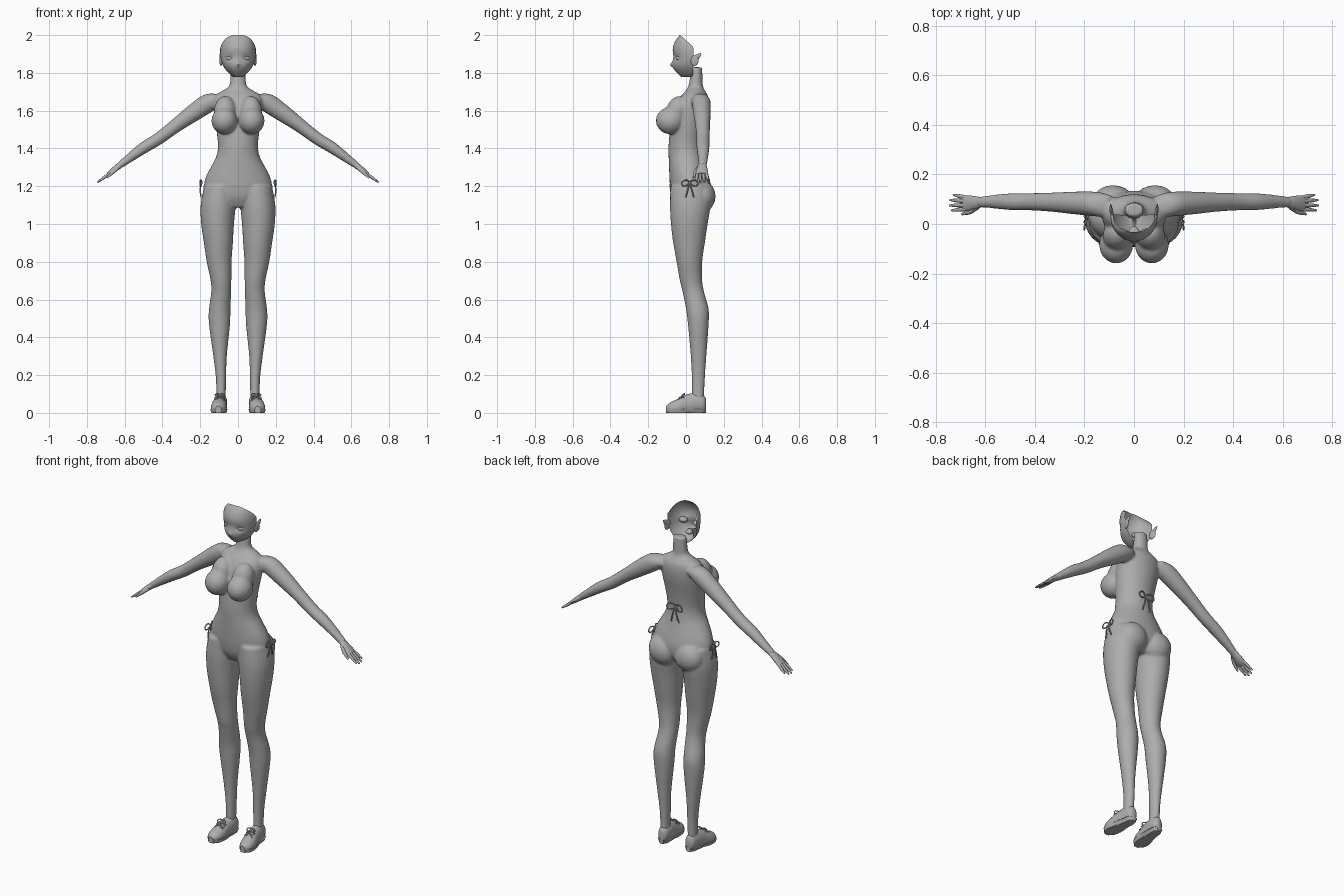
import bpy, bmesh, math
from mathutils import Vector, Matrix

if "Cube" in bpy.data.objects:
    bpy.data.objects.remove(bpy.data.objects["Cube"])

grey = bpy.data.materials.new("plain grey")
grey.diffuse_color = (0.42, 0.42, 0.42, 1)
grey.use_nodes = True
grey.node_tree.nodes["Principled BSDF"].inputs["Base Color"].default_value = grey.diffuse_color
X, Y, Z = Vector((1, 0, 0)), Vector((0, 1, 0)), Vector((0, 0, 1))


def finish(name, bm, angle=40):
    me = bpy.data.meshes.new(name)
    bm.to_mesh(me)
    bm.free()
    ob = bpy.data.objects.new(name, me)
    bpy.context.collection.objects.link(ob)
    me.materials.append(grey)
    activate(ob)
    bpy.ops.object.shade_smooth_by_angle(angle=math.radians(angle))
    return ob


def activate(ob):
    bpy.ops.object.select_all(action='DESELECT')
    ob.select_set(True)
    bpy.context.view_layer.objects.active = ob


def spline(rows, steps):
    """Catmull-Rom interpolation through rows of numbers."""
    out = []
    for i in range(len(rows) - 1):
        p = [rows[max(0, min(len(rows) - 1, i + k))] for k in (-1, 0, 1, 2)]
        for j in range(steps):
            t = j / steps
            out.append([b + 0.5 * t * (c - a + t * (2*a - 5*b + 4*c - d + t * (3*(b - c) + d - a)))
                        for a, b, c, d in zip(*p)])
    return out + [list(rows[-1])]


def tube(bm, rows, u=X, v=Y, s=1, n=24, steps=4, zlim=(-9, 9)):
    """Closed loft; each row is centre x, y, z and radii along u and v."""
    rings = []
    for x, y, z, a, b in spline(rows, steps):
        ring = []
        for k in range(n):
            t = 2 * math.pi * k / n
            p = Vector((x, y, z)) + u * a * math.cos(t) + v * b * math.sin(t)
            ring.append(bm.verts.new((p.x * s, p.y, max(zlim[0], min(zlim[1], p.z)))))
        rings.append(ring)
    faces = [bm.faces.new(rings[0]), bm.faces.new(rings[-1])]
    for r, q in zip(rings, rings[1:]):
        faces += [bm.faces.new((r[k], r[(k + 1) % n], q[(k + 1) % n], q[k])) for k in range(n)]
    bmesh.ops.recalc_face_normals(bm, faces=faces)


def ball(bm, c, r, rot=(0, 'X'), seg=20):
    m = Matrix.Translation(c) @ Matrix.Rotation(rot[0], 4, rot[1]) @ Matrix.Diagonal((*r, 1))
    bmesh.ops.create_uvsphere(bm, u_segments=seg, v_segments=seg // 2, radius=1, matrix=m)


def upright(rows):
    """Rows of z, centre x, half width, front y, back y."""
    return [(x, (f + b) / 2, z, w, (b - f) / 2) for z, x, w, f, b in rows]


# Body: torso, legs and arms fused into one smooth skin
torso = upright([
    (1.09, 0, .06, -.05, .08), (1.14, 0, .165, -.075, .125), (1.20, 0, .18, -.085, .132),
    (1.25, 0, .17, -.088, .122), (1.30, 0, .145, -.09, .108), (1.36, 0, .114, -.092, .094),
    (1.42, 0, .106, -.092, .09), (1.50, 0, .115, -.085, .10), (1.58, 0, .125, -.07, .115),
    (1.64, 0, .13, -.05, .12), (1.68, 0, .12, -.025, .115), (1.707, 0, .08, 0, .10),
    (1.73, 0, .047, .012, .09), (1.77, 0, .041, .02, .088), (1.83, 0, .038, .03, .085)])
leg = upright([
    (1.20, .095, .085, -.08, .13), (1.10, .105, .093, -.085, .13), (1.0, .108, .087, -.08, .115),
    (.90, .104, .077, -.068, .10), (.80, .10, .066, -.05, .086), (.70, .09, .055, -.033, .086),
    (.64, .089, .053, -.018, .096), (.55, .097, .057, 0, .12), (.47, .098, .056, .01, .12),
    (.30, .095, .036, .025, .108), (.18, .09, .027, .03, .10), (.05, .09, .025, .03, .095)])
arm = [(.09, .07, 1.665, .045, .03), (.15, .08, 1.645, .05, .05), (.24, .085, 1.585, .046, .046),
       (.33, .088, 1.52, .039, .037), (.42, .09, 1.452, .035, .033), (.50, .09, 1.403, .034, .031),
       (.58, .09, 1.345, .026, .023), (.63, .088, 1.308, .021, .018)]
ARM_UP = Vector((.6, 0, .8))
bm = bmesh.new()
tube(bm, torso, n=32)
for s in (1, -1):
    tube(bm, leg, s=s)
    tube(bm, arm, Y, ARM_UP, s)
    ball(bm, (s * .085, .085, 1.145), (.088, .07, .085))
    ball(bm, (s * .072, -.083, 1.547), (.067, .075, .07))
    ball(bm, (s * .068, -.045, 1.60), (.058, .06, .08), (-.35, 'X'))
body = finish("body", bm)
m = body.modifiers.new("fuse", 'REMESH')
m.mode, m.voxel_size, m.use_smooth_shade = 'VOXEL', .007, True
m = body.modifiers.new("soften", 'SMOOTH')
m.factor, m.iterations = .5, 6
activate(body)
for name in ("fuse", "soften"):
    bpy.ops.object.modifier_apply(modifier=name)


def garment(name, planes, lift=.002):
    """Thin fabric cut from the skin; keeps the side each plane normal points to."""
    bm = bmesh.new()
    bm.from_mesh(body.data)
    for co, no in planes:
        bmesh.ops.bisect_plane(bm, geom=bm.verts[:] + bm.edges[:] + bm.faces[:],
                               plane_co=co, plane_no=no, clear_inner=True)
    bm.normal_update()
    moved = [(v, v.co + v.normal * lift) for v in bm.verts]
    for v, co in moved:
        v.co = co
    finish(name, bm, 60)


garment("swimsuit_bottom", [((0, 0, 1.212), (0, 0, -1)), ((.03, 0, 1.085), (-.68, 0, 1)),
                            ((-.03, 0, 1.085), (.68, 0, 1))])
garment("swimsuit_top", [((0, 0, 1.47), (0, 0, 1)), ((0, 0, 1.622), (0, 0, -1)),
                         ((0, -.045, 0), (0, -1, 0))])

# Hands
bm = bmesh.new()
for s in (1, -1):
    tube(bm, [(.615, .088, 1.318, .02, .016), (.64, .086, 1.30, .026, .016),
              (.67, .084, 1.276, .032, .013), (.688, .084, 1.263, .030, .009)], Y, ARM_UP, s, 16)
    for y, tip, length in ((.107, .118, .045), (.092, .097, .058), (.076, .075, .06), (.060, .055, .052)):
        tube(bm, [(.675, y, 1.271, .008, .008), (.683 + length * .5, (y + tip) / 2, 1.265 - length * .36, .008, .008),
                  (.685 + length, tip, 1.262 - length * .7, .004, .004)], Y, ARM_UP, s, 10)
    tube(bm, [(.63, .07, 1.303, .011, .011), (.66, .05, 1.276, .010, .010),
              (.695, .04, 1.245, .005, .005)], Y, ARM_UP, s, 10)
finish("hands", bm)

# Shoes and soles
shoe = [(.088, .106, .045, .014, .03), (.089, .092, .048, .028, .045), (.091, .05, .05, .034, .055),
        (.096, 0, .04, .037, .056), (.101, -.04, .03, .042, .045), (.104, -.08, .025, .036, .032),
        (.104, -.106, .022, .014, .014)]
for name, grow, lim in (("shoes", 0, (.018, 1)), ("soles", .003, (0, .02))):
    bm = bmesh.new()
    for s in (1, -1):
        tube(bm, [(x, y, z, a + grow, b + .02 * (grow > 0)) for x, y, z, a, b in shoe], X, Z, s, zlim=lim)
    finish(name, bm)

# Face: open mask of the front of the head, rows of z, half width, front y
bm = bmesh.new()
rows = spline([(1.792, .006, .012), (1.777, .014, -.018), (1.79, .04, -.038), (1.82, .068, -.064),
               (1.85, .084, -.071), (1.89, .093, -.067), (1.93, .094, -.07), (1.97, .09, -.056),
               (2.0, .083, -.033)], 4)
N = 32
grid = []
for z, w, f in rows:
    line = []
    for k in range(N + 1):
        t = math.radians(-95 + 190 * k / N)
        y = .03 - (.03 - f) * math.cos(t)
        cut = max(0, (z - 1.93) / .07)          # the rim drops toward the back
        line.append(bm.verts.new((w * math.sin(t), y, z - cut * max(0, y + .03) * .9)))
    grid.append(line)
for a, b in zip(grid, grid[1:]):
    for k in range(N):
        bm.faces.new((a[k], a[k + 1], b[k + 1], b[k]))
for v in bm.verts:                              # nose and shallow eye sockets
    x, y, z = v.co
    if y < 0:
        v.co.y -= .014 * math.exp(-(x / .008) ** 2 - ((z - 1.843) / .012) ** 2)
        v.co.y += .010 * math.exp(-((abs(x) - .043) / .022) ** 2 - ((z - 1.878) / .014) ** 2)
finish("face", bm, 60)

# Eyes, mouth cavity and ears
bm = bmesh.new()
for s in (1, -1):
    ball(bm, (s * .043, -.036, 1.878), (.024, .016, .016), (s * .35, 'Z'))
finish("eyes", bm)
bm = bmesh.new()
ball(bm, (0, -.034, 1.82), (.022, .024, .014))
finish("mouth_cavity", bm)
bm = bmesh.new()
for s in (1, -1):
    ball(bm, (s * .09, .045, 1.865), (.007, .022, .028), (s * -.25, 'Z'))
    tube(bm, [(.089, .04, 1.87, .007, .018), (.093, .062, 1.888, .006, .013),
              (.094, .08, 1.902, .002, .003)], X, Vector((0, -.6, .8)), s, 12)
finish("ears", bm)


def cord(name, lines, radius):
    cu = bpy.data.curves.new(name, 'CURVE')
    cu.dimensions, cu.bevel_depth, cu.bevel_resolution, cu.resolution_u = '3D', radius, 2, 6
    cu.use_fill_caps = True
    for pts in lines:
        sp = cu.splines.new('BEZIER')
        sp.bezier_points.add(len(pts) - 1)
        for bp, p in zip(sp.bezier_points, pts):
            bp.co, bp.handle_left_type, bp.handle_right_type = p, 'AUTO', 'AUTO'
    cu.materials.append(grey)
    ob = bpy.data.objects.new(name, cu)
    bpy.context.collection.objects.link(ob)


def bow(name, c, across, out, size, radius=.0035, up=Z):
    """Knot with two drooping loops and two hanging tails."""
    c = Vector(c)
    lines = [[c - across * .005, c + across * .005]]
    for d in (1, -1):
        def at(a, h, o):
            return c + (across * a * d + up * h + out * o) * size
        lines.append([at(0, 0, 0), at(.28, .12, .1), at(.5, -.12, .12), at(.3, -.25, .1), at(0, 0, 0)])
        lines.append([at(0, 0, 0), at(.12, -.45, .12), at(.25, -.95, .06)])
    cord(name, lines, radius)


# Tied cords at hips, back and shoes
for s, side in ((1, "left"), (-1, "right")):
    bow(side + "_hip_bow", (s * .19, .02, 1.222), Y, X * s, .085)
    bow(side + "_shoe_bow", (s * .096, -.008, .098), X, -Y, .05, .003, Vector((0, .7, .7)))
    cord(side + "_shoe_laces", [[(s * (.096 + d * .026), y, z - .014), (s * .097, y - .003, z),
                                 (s * (.097 - d * .026), y - .012, z - .016)]
                                for y, z in ((-.012, .094), (-.03, .083)) for d in (1, -1)], .003)
bow("back_bow", (0, .096, 1.43), X, Y, .10)
